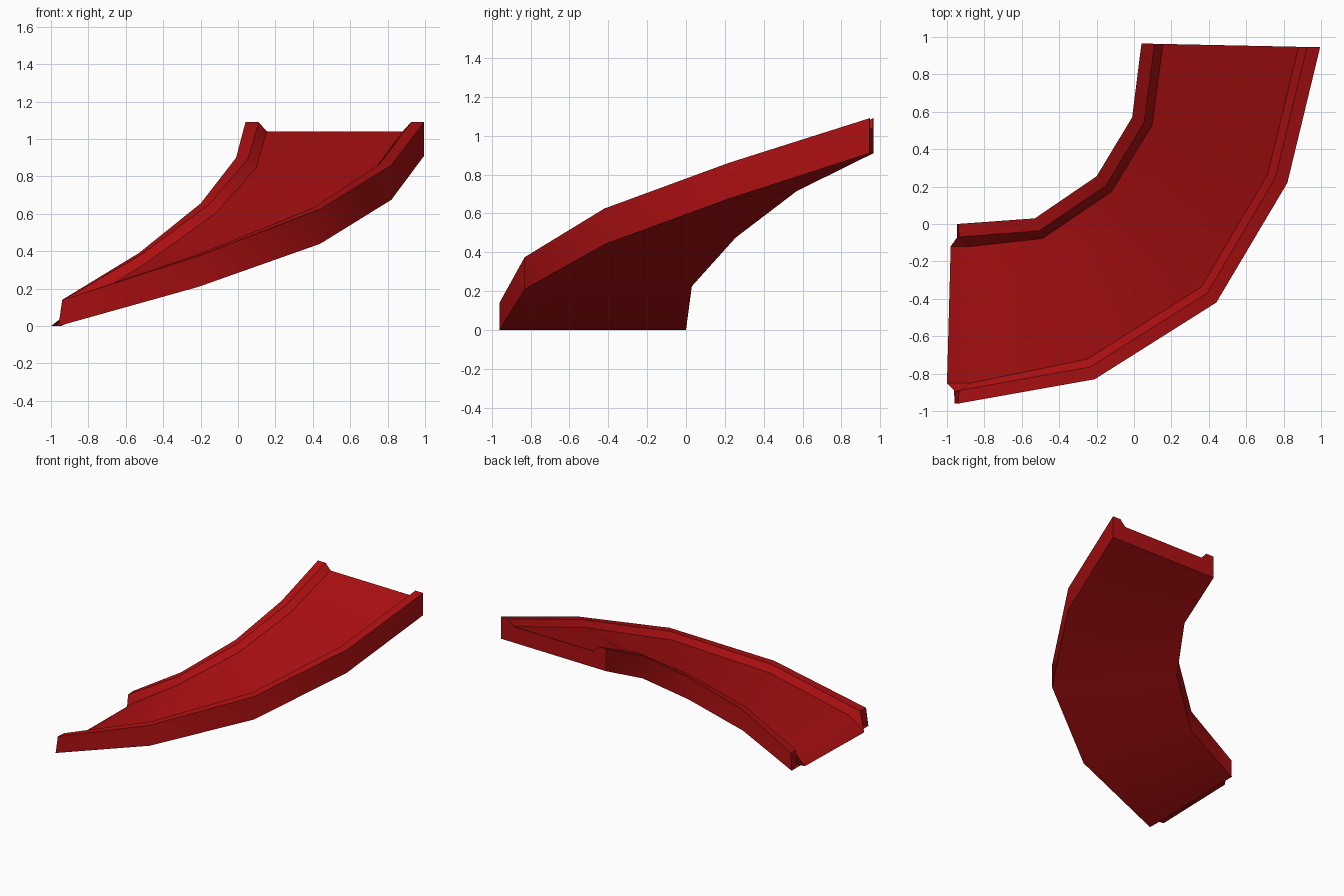
import bpy
import bmesh
from mathutils import Vector

cube = bpy.data.objects.get("Cube")
if cube:
    bpy.data.objects.remove(cube, do_unlink=True)

# Red plastic
red = bpy.data.materials.new("red")
colour = (0.42, 0.005, 0.006, 1)
red.diffuse_color = colour
red.use_nodes = True
red.node_tree.nodes["Principled BSDF"].inputs["Base Color"].default_value = colour

RIM, FLOOR_EDGE, DEPTH = 0.07, 0.115, 0.05

# Plan of each station: x, y, underside height, rim height
inner = [(-0.53, 0.03, 0.225, 0.39), (-0.20, 0.255, 0.475, 0.655),
         (-0.01, 0.57, 0.715, 0.90), (0.04, 0.965, 0.91, 1.09)]
outer = [(-0.21, -0.83, 0.21, 0.375), (0.44, -0.42, 0.44, 0.625),
         (0.82, 0.22, 0.675, 0.86), (0.995, 0.945, 0.91, 1.09)]


def section(a, b):
    """Channel outline from inner underside over both rims to outer underside."""
    top_a, top_b = Vector((a[0], a[1], a[3])), Vector((b[0], b[1], b[3]))
    across = (top_b - top_a).normalized()
    drop = Vector((0, 0, -DEPTH))
    return [Vector(a[:3]), top_a, top_a + across * RIM,
            top_a + across * FLOOR_EDGE + drop,
            top_b - across * FLOOR_EDGE + drop,
            top_b - across * RIM, top_b, Vector(b[:3])]


# Low end: rims stop square while the floor runs down to a thin lip
low_end = [(-0.945, 0, 0), (-0.94, 0, 0.14), (-0.935, -0.07, 0.14),
           (-0.87, -0.12, 0.10), (-0.87, -0.85, 0.10),
           (-0.935, -0.89, 0.14), (-0.94, -0.96, 0.14), (-0.96, -0.96, 0)]
lip = [(-0.945, -0.07, 0.025), (-0.98, -0.12, 0),
       (-1.0, -0.85, 0), (-0.955, -0.895, 0.025)]

bm = bmesh.new()
rings = [[bm.verts.new(p) for p in low_end]]
for a, b in zip(inner, outer):
    rings.append([bm.verts.new(p) for p in section(a, b)])

# Channel skin
for r, s in zip(rings, rings[1:]):
    for i in range(8):
        j = (i + 1) % 8
        bm.faces.new((r[i], r[j], s[j], s[i]))

# High end cap
bm.faces.new(rings[-1])

# Lip, rim ends and base of the low end
first = rings[0]
tip = [bm.verts.new(p) for p in lip]
for i in range(3):
    bm.faces.new((first[i + 2], first[i + 3], tip[i + 1], tip[i]))
bm.faces.new((first[0], first[1], first[2], tip[0]))
bm.faces.new((first[5], first[6], first[7], tip[3]))
bm.faces.new((first[0], tip[0], tip[1], tip[2], tip[3], first[7]))

bmesh.ops.recalc_face_normals(bm, faces=bm.faces)
mesh = bpy.data.meshes.new("curved_slide")
bm.to_mesh(mesh)
bm.free()
mesh.materials.append(red)
slide = bpy.data.objects.new("curved_slide", mesh)
bpy.context.collection.objects.link(slide)

# Soft shading over shallow bends, crisp rims and ends
bpy.ops.object.select_all(action="DESELECT")
slide.select_set(True)
bpy.context.view_layer.objects.active = slide
bpy.ops.object.shade_smooth_by_angle(angle=0.6)
